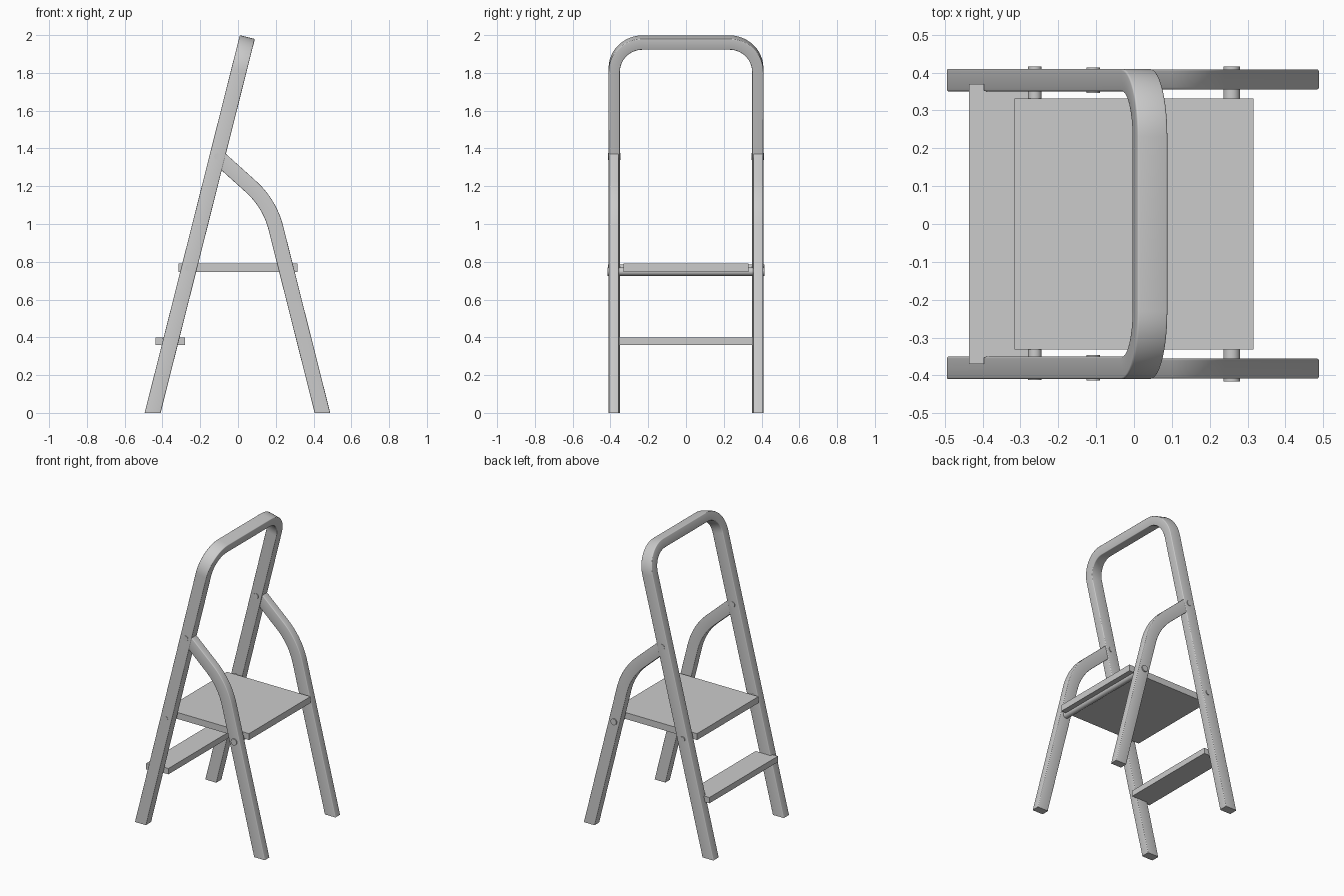
import bpy, bmesh
from math import sin, cos, tan, atan, pi
from mathutils import Vector

if "Cube" in bpy.data.objects:
    bpy.data.objects.remove(bpy.data.objects["Cube"])

V = Vector
TILT = atan(0.252)


def finish(name, bm, smooth=True):
    bmesh.ops.recalc_face_normals(bm, faces=bm.faces)
    me = bpy.data.meshes.new(name)
    bm.to_mesh(me)
    bm.free()
    ob = bpy.data.objects.new(name, me)
    bpy.context.collection.objects.link(ob)
    if smooth:
        bpy.ops.object.select_all(action='DESELECT')
        ob.select_set(True)
        bpy.context.view_layer.objects.active = ob
        bpy.ops.object.shade_smooth_by_angle(angle=0.6)
    return ob


def rounded_rect(w, h, r=0.005, n=3):
    pts = []
    for k, (sx, sy) in enumerate([(1, 1), (-1, 1), (-1, -1), (1, -1)]):
        for i in range(n + 1):
            a = (k + i / n) * pi / 2
            pts.append((sx * (w / 2 - r) + r * cos(a), sy * (h / 2 - r) + r * sin(a)))
    return pts


def fillet(corners, radius, n=12):
    """Polyline with every inner corner replaced by an arc."""
    path = [corners[0]]
    for a, b, c in zip(corners, corners[1:], corners[2:]):
        u, w = (a - b).normalized(), (c - b).normalized()
        half = u.angle(w) / 2
        centre = b + (u + w).normalized() * (radius / sin(half))
        p = (b + u * (radius / tan(half)) - centre).normalized()
        q = (b + w * (radius / tan(half)) - centre).normalized()
        path += [centre + p.slerp(q, i / n).normalized() * radius for i in range(n + 1)]
    return path + [corners[-1]]


def tube(name, path, normal, width, depth):
    """Sweep a rounded rectangle along a planar path, cut flat at the floor."""
    bm = bmesh.new()
    rings = []
    for i, p in enumerate(path):
        d1 = (p - path[max(i - 1, 0)]).normalized()
        d2 = (path[min(i + 1, len(path) - 1)] - p).normalized()
        t = (d1 + d2).normalized()
        side = t.cross(normal)
        k = 1 / max(t.dot(d1), t.dot(d2))
        rings.append([bm.verts.new(p + side * a * k + normal * b)
                      for a, b in rounded_rect(width, depth)])
    for r0, r1 in zip(rings, rings[1:]):
        for j in range(len(r0)):
            m = (j + 1) % len(r0)
            bm.faces.new((r0[j], r0[m], r1[m], r1[j]))
    bm.faces.new(rings[0])
    bm.faces.new(rings[-1])
    bmesh.ops.bisect_plane(bm, geom=bm.verts[:] + bm.edges[:] + bm.faces[:],
                           plane_co=(0, 0, 0), plane_no=(0, 0, 1), clear_inner=True)
    bmesh.ops.holes_fill(bm, edges=[e for e in bm.edges if e.is_boundary], sides=0)
    return finish(name, bm)


def slab(name, outline, z0, z1):
    bm = bmesh.new()
    f = bm.faces.new([bm.verts.new((x, y, z0)) for x, y in outline])
    top = bmesh.ops.extrude_face_region(bm, geom=[f], use_keep_orig=True)['geom']
    bmesh.ops.translate(bm, vec=(0, 0, z1 - z0),
                        verts=[v for v in top if isinstance(v, bmesh.types.BMVert)])
    return finish(name, bm, False)


def rod(name, x, z, y0, y1, r):
    bpy.ops.mesh.primitive_cylinder_add(vertices=24, radius=r, depth=y1 - y0,
                                        location=(x, (y0 + y1) / 2, z),
                                        rotation=(pi / 2, 0, 0))
    bpy.context.object.name = name
    bpy.ops.object.shade_smooth_by_angle(angle=0.6)


# Main hoop frame: two legs joined by the rounded handle
up = V((sin(TILT), 0, cos(TILT)))
base = V((-0.452, 0, 0))
corners = [base + up * s + V((0, y, 0))
           for s, y in [(-0.06, -0.38), (2.022, -0.38), (2.022, 0.38), (-0.06, 0.38)]]
tube("hoop_frame", fillet(corners, 0.15), V((cos(TILT), 0, -sin(TILT))), 0.06, 0.082)

# Bent support legs and their pivot pins
for s, side in ((-1, "near"), (1, "far")):
    y = s * 0.382
    pts = [V((0.462, y, -0.06)), V((0.168, y, 1.108)), V((-0.098, y, 1.348))]
    tube(side + "_support_leg", fillet(pts, 0.44), V((0, 1, 0)), 0.08, 0.053)
    a, b = sorted((s * 0.346, s * 0.413))
    rod(side + "_pivot_pin", -0.108, 1.357, a, b, 0.018)

# Platform and its two cross rods
slab("platform", [(-0.316, -0.332), (0.316, -0.332), (0.316, 0.332), (-0.316, 0.332)],
     0.746, 0.79)
rod("hoop_cross_rod", -0.262, 0.767, -0.412, 0.416, 0.018)
rod("support_cross_rod", 0.258, 0.748, -0.416, 0.416, 0.022)

# Lower step: a wider lip overlaps the front of the legs
half = [(-0.436, 0.37), (-0.396, 0.37), (-0.396, 0.352), (-0.28, 0.352)]
slab("lower_step", half + [(x, -y) for x, y in reversed(half)], 0.36, 0.4)
